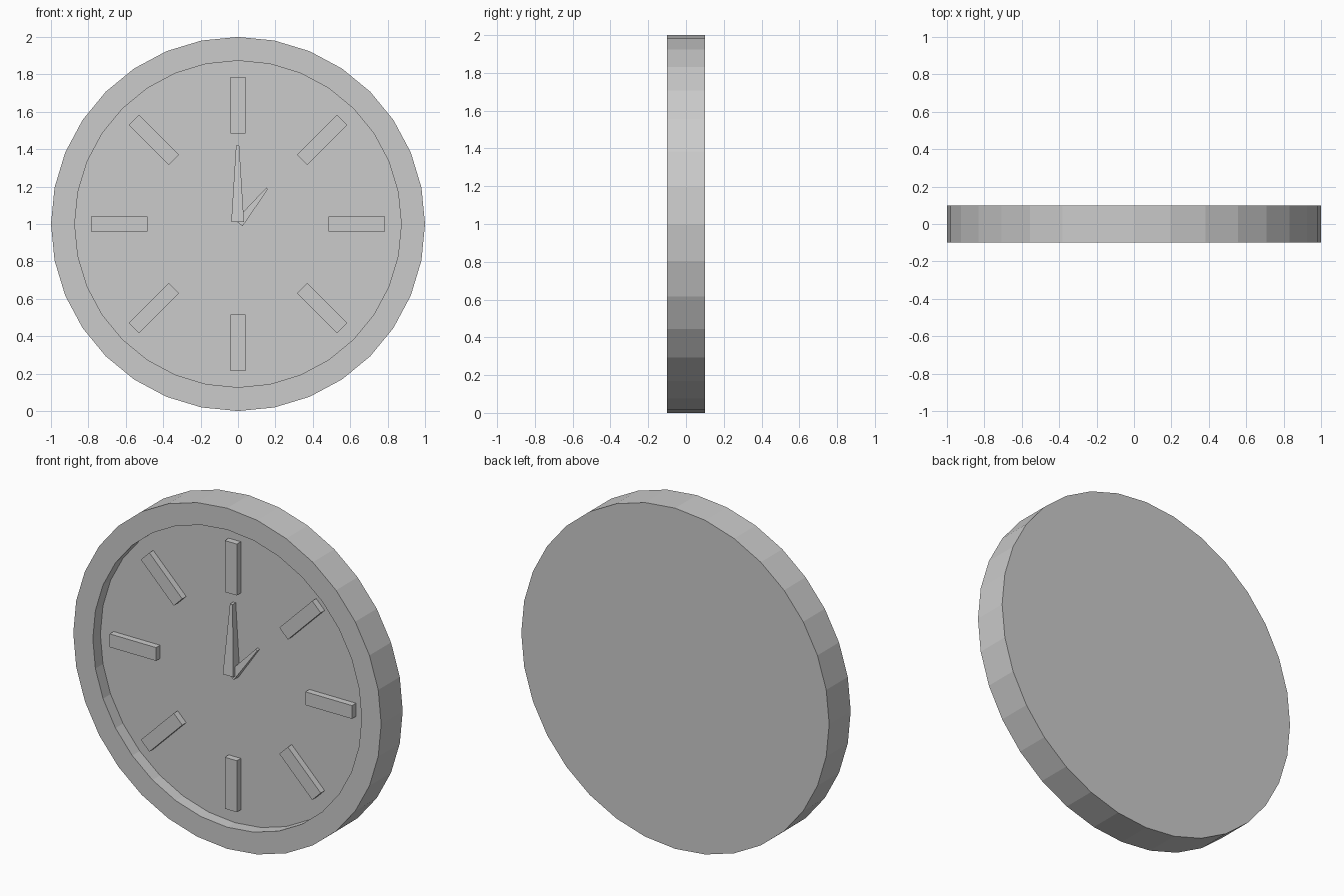
import bpy, bmesh, math
from mathutils import Matrix, Vector

if "Cube" in bpy.data.objects:
    bpy.data.objects.remove(bpy.data.objects["Cube"])

SIDES = 32
FLOOR = -0.03  # y of the recessed dial


def finish(bm, name):
    bmesh.ops.remove_doubles(bm, verts=bm.verts, dist=1e-5)
    bmesh.ops.recalc_face_normals(bm, faces=bm.faces)
    mesh = bpy.data.meshes.new(name)
    bm.to_mesh(mesh)
    bm.free()
    obj = bpy.data.objects.new(name, mesh)
    bpy.context.collection.objects.link(obj)
    return obj


def tapered_bar(name, r0, r1, w0, w1, d0, d1, angle, offset=(0, 0)):
    """Bar along local +z from r0 to r1, turned clockwise by angle degrees."""
    bm = bmesh.new()
    bmesh.ops.create_cube(bm, size=1)
    for v in bm.verts:
        far = v.co.z > 0
        w, d = (w1, d1) if far else (w0, d0)
        y = FLOOR - d if v.co.y < 0 else FLOOR + 0.01
        v.co = Vector((math.copysign(w / 2, v.co.x), y, r1 if far else r0))
    place = Matrix.Translation((offset[0], 0, 1 + offset[1]))
    bm.transform(place @ Matrix.Rotation(math.radians(angle), 4, 'Y'))
    return finish(bm, name)


# Case with raised rim and recessed dial: one turned profile
profile = [(0, 0.1), (1, 0.1), (1, -0.1), (0.873, -0.1), (0.873, FLOOR), (0, FLOOR)]
bm = bmesh.new()
verts = [bm.verts.new((0, y, r)) for r, y in profile]
edges = [bm.edges.new(pair) for pair in zip(verts, verts[1:])]
bmesh.ops.spin(bm, geom=verts + edges, cent=(0, 0, 0), axis=(0, 1, 0),
               angle=math.tau, steps=SIDES)
bm.transform(Matrix.Translation((0, 0, 1)))
bmesh.ops.remove_doubles(bm, verts=bm.verts, dist=1e-5)
bmesh.ops.dissolve_limit(bm, angle_limit=0.01, verts=bm.verts, edges=bm.edges)
finish(bm, "clock_case")

# Eight hour markers
for i in range(8):
    tapered_bar(f"hour_marker_{i + 1}", 0.485, 0.787, 0.078, 0.078, 0.037, 0.037, 45 * i)

# Hands, thinner towards the tip
tapered_bar("minute_hand", 0.012, 0.42, 0.068, 0.017, 0.06, 0.03, 0, (-0.002, 0))
tapered_bar("hour_hand", 0.0, 0.24, 0.05, 0.012, 0.045, 0.022, 39, (0.005, 0.004))
